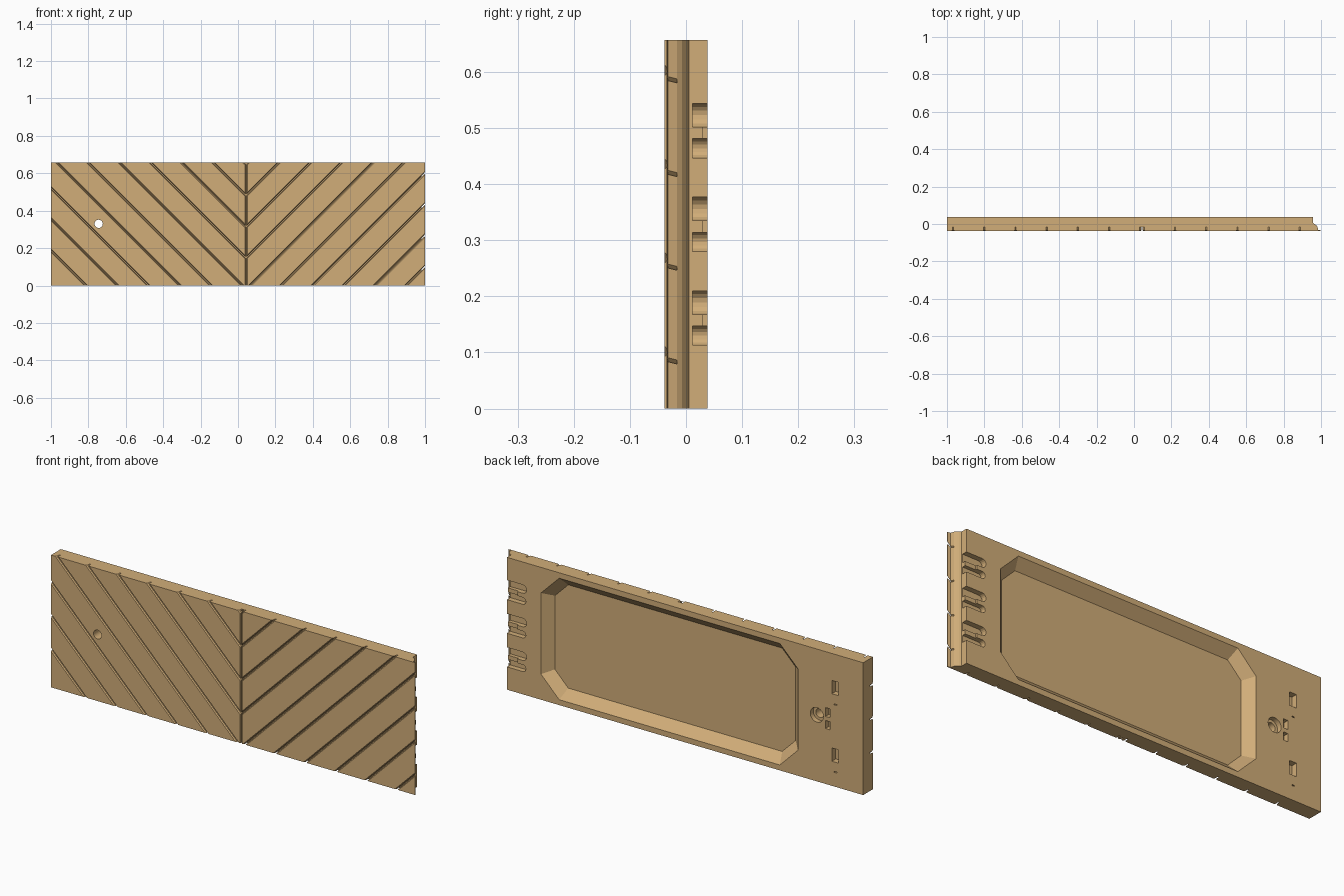
import bpy
import bmesh
from math import sin, cos, pi, sqrt

old = bpy.data.objects.get("Cube")
if old:
    bpy.data.objects.remove(old, do_unlink=True)

HEIGHT = 0.657
FRONT, BACK = -0.038, 0.038
SEAM = 0.043

wood = bpy.data.materials.new("tan_wood")
wood.use_nodes = True
tan = (0.64, 0.42, 0.19, 1)
wood.diffuse_color = tan
wood.node_tree.nodes["Principled BSDF"].inputs["Base Color"].default_value = tan


def loft(bm, start, end):
    """Closed solid between two matching loops of points."""
    a = [bm.verts.new(p) for p in start]
    b = [bm.verts.new(p) for p in end]
    n = len(a)
    bm.faces.new(a)
    bm.faces.new(b[::-1])
    for i in range(n):
        j = (i + 1) % n
        bm.faces.new((a[j], a[i], b[i], b[j]))


def box(bm, x, y, z):
    loop = [(x[0], z[0]), (x[1], z[0]), (x[1], z[1]), (x[0], z[1])]
    loft(bm, [(u, y[0], v) for u, v in loop], [(u, y[1], v) for u, v in loop])


def disc(bm, cx, cz, radius, y0, y1, n=32):
    ring = [(cx + radius * cos(2 * pi * i / n), cz + radius * sin(2 * pi * i / n))
            for i in range(n)]
    loft(bm, [(u, y0, v) for u, v in ring], [(u, y1, v) for u, v in ring])


def finish(name, bm):
    bmesh.ops.recalc_face_normals(bm, faces=bm.faces)
    mesh = bpy.data.meshes.new(name)
    bm.to_mesh(mesh)
    bm.free()
    mesh.materials.append(wood)
    obj = bpy.data.objects.new(name, mesh)
    bpy.context.scene.collection.objects.link(obj)
    return obj


def carve(target, name, bm):
    """Subtract the solid in bm from the target and drop the cutter."""
    cutter = finish(name, bm)
    cutter.hide_render = True
    mod = target.modifiers.new(name, "BOOLEAN")
    mod.operation = "DIFFERENCE"
    mod.solver = "EXACT"
    mod.use_self = True
    mod.object = cutter
    graph = bpy.context.evaluated_depsgraph_get()
    mesh = bpy.data.meshes.new_from_object(target.evaluated_get(graph))
    target.modifiers.clear()
    target.data = mesh
    bpy.data.objects.remove(cutter, do_unlink=True)


# Panel body with a stepped, rounded edge on its left end
profile = [(-1, FRONT), (1, FRONT), (1, -0.034), (0.985, -0.032), (0.981, -0.016),
           (0.975, -0.007), (0.966, 0), (0.957, 0.005), (0.957, BACK), (-1, BACK)]
bm = bmesh.new()
loft(bm, [(x, y, 0) for x, y in profile], [(x, y, HEIGHT) for x, y in profile])
panel = finish("drawer_front_panel", bm)

# Chevron grooves: chamfered mouth over a narrow slot
section = [(-0.010, -0.042), (0.010, -0.042), (0.0025, -0.033),
           (0.0025, -0.016), (-0.0025, -0.016), (-0.0025, -0.033)]
bm = bmesh.new()
for side in (-1, 1):
    x0, run = SEAM + side * 0.001, 1.15
    for k in range(10):
        z0 = SEAM - 0.897 + 0.167 * k
        start = [(x0, y, z0 + w * sqrt(2)) for w, y in section]
        end = [(x0 + side * run, y, z + run) for _, y, z in start]
        loft(bm, start, end)
carve(panel, "chevron_cutter", bm)

# Upright seam groove
bm = bmesh.new()
loft(bm, [(SEAM + w, y, -0.1) for w, y in section],
     [(SEAM + w, y, HEIGHT + 0.1) for w, y in section])
carve(panel, "seam_cutter", bm)


# Octagonal pocket with sloping walls in the back
def octagon(inset, y):
    x0, x1 = -0.642 + inset, 0.77 - inset
    z0, z1 = 0.027 + inset, HEIGHT - 0.027 - inset
    c = 0.1 - inset * (2 - sqrt(2))
    loop = [(x0 + c, z0), (x1 - c, z0), (x1, z0 + c), (x1, z1 - c),
            (x1 - c, z1), (x0 + c, z1), (x0, z1 - c), (x0, z0 + c)]
    return [(x, y, z) for x, z in loop]


bm = bmesh.new()
loft(bm, octagon(-0.01, BACK + 0.01), octagon(0.045, BACK - 0.045))
carve(panel, "pocket_cutter", bm)

# Three pairs of round-ended hinge slots at the left end
bm = bmesh.new()
for k in range(3):
    base = 0.113 + 0.167 * k
    for low, high, chamfer in ((0, 0.034, 0.012), (0.055, 0.097, 0.02)):
        mid, r = base + (low + high) / 2, (high - low) / 2
        arc = [(0.87 - r * sin(pi * i / 8), mid + r * cos(pi * i / 8)) for i in range(9)]
        loop = [(1.05, base + high)] + arc + [(1.05, base + low)]
        loft(bm, [(x, 0.012, z) for x, z in loop], [(x, 0.06, z) for x, z in loop])
    # shallow channel between the pair
    box(bm, (0.9, 1.05), (0.03, 0.06), (base + 0.03, base + 0.06))
carve(panel, "hinge_slot_cutter", bm)

# Knob hole with a wider recess behind it
bm = bmesh.new()
disc(bm, -0.745, 0.33, 0.022, -0.1, 0.1)
disc(bm, -0.745, 0.33, 0.036, 0.014, 0.1)
# Latch recesses and small slits beside the hole
for z in (0.155, 0.49):
    box(bm, (-0.865, -0.828), (0.008, 0.1), (z - 0.033, z + 0.033))
    box(bm, (-0.855, -0.84), (0.028, 0.1), (z - 0.085, z - 0.08))
for z, h in ((0.357, 0.022), (0.295, 0.02)):
    box(bm, (-0.818, -0.793), (0.012, 0.1), (z - h, z + h))
carve(panel, "latch_cutter", bm)
